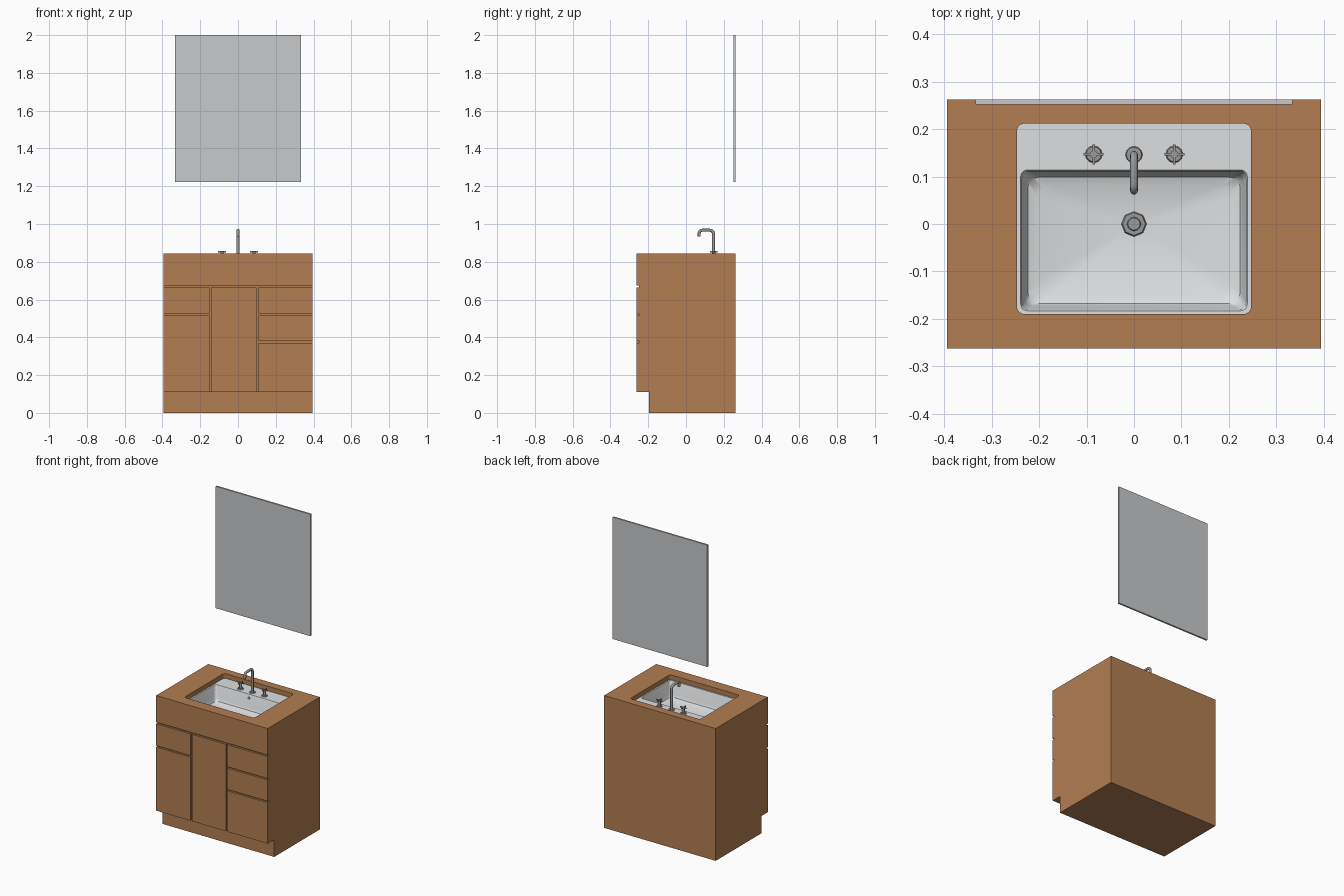
import bpy, bmesh, math
from mathutils import Matrix, Vector

if "Cube" in bpy.data.objects:
    bpy.data.objects.remove(bpy.data.objects["Cube"])


def material(name, rgb):
    m = bpy.data.materials.new(name)
    m.diffuse_color = (*rgb, 1)
    m.use_nodes = True
    m.node_tree.nodes["Principled BSDF"].inputs["Base Color"].default_value = m.diffuse_color
    return m


WOOD = material("warm wood", (0.45, 0.21, 0.085))
CERAMIC = material("white ceramic", (0.73, 0.74, 0.75))
METAL = material("brushed metal", (0.33, 0.33, 0.33))
GLASS = material("mirror glass", (0.58, 0.59, 0.60))


def finish(name, bm, mat, smooth=False):
    me = bpy.data.meshes.new(name)
    bm.to_mesh(me)
    bm.free()
    me.materials.append(mat)
    ob = bpy.data.objects.new(name, me)
    bpy.context.collection.objects.link(ob)
    if smooth:
        bpy.ops.object.select_all(action='DESELECT')
        ob.select_set(True)
        bpy.context.view_layer.objects.active = ob
        bpy.ops.object.shade_smooth_by_angle(angle=math.radians(40))
    return ob


def add_box(bm, x0, x1, y0, y1, z0, z1):
    mat = Matrix.Translation(((x0 + x1) / 2, (y0 + y1) / 2, (z0 + z1) / 2))
    mat = mat @ Matrix.Diagonal((x1 - x0, y1 - y0, z1 - z0, 1))
    return bmesh.ops.create_cube(bm, size=1, matrix=mat)["verts"]


def box(name, dims, mat, open_top=False):
    bm = bmesh.new()
    add_box(bm, *dims)
    if open_top:
        bmesh.ops.delete(bm, geom=[f for f in bm.faces if f.normal.z > 0.9], context='FACES_ONLY')
    return finish(name, bm, mat)


def add_cyl(bm, loc, r0, r1, depth, seg, rot=None):
    mat = Matrix.Translation(loc) @ (rot or Matrix.Identity(4))
    bmesh.ops.create_cone(bm, cap_ends=True, segments=seg, radius1=r0, radius2=r1,
                          depth=depth, matrix=mat)


def rounded_loop(bm, x, y0, y1, r, z, n=5):
    """Closed loop of verts round a rectangle; r = 0 gives square corners."""
    verts = []
    for k, (cx, cy) in enumerate([(x - r, y1 - r), (r - x, y1 - r), (r - x, y0 + r), (x - r, y0 + r)]):
        for i in range(n + 1 if r else 1):
            a = (k + i / n) * math.pi / 2
            off = (r * math.cos(a), r * math.sin(a)) if r else (0, 0)
            verts.append(bm.verts.new((cx + off[0], cy + off[1], z)))
    return verts


def ring_edges(bm, verts):
    return [bm.edges.new((v, verts[(i + 1) % len(verts)])) for i, v in enumerate(verts)]


W, D = 0.394, 0.263

# cabinet carcass and recessed plinth
box("cabinet_body", (-W, W, -0.25, D, 0.11, 0.815), WOOD, open_top=True)
box("plinth", (-W, W, -0.197, D, 0, 0.11), WOOD)

# front panels, separated by narrow grooves
panels = {
    "apron": (-W, W, 0.675, 0.815),
    "left_drawer": (-W, -0.152, 0.525, 0.665),
    "left_door": (-W, -0.152, 0.11, 0.516),
    "middle_door": (-0.142, 0.098, 0.11, 0.665),
    "right_top_drawer": (0.108, W, 0.525, 0.665),
    "right_middle_drawer": (0.108, W, 0.38, 0.516),
    "right_bottom_drawer": (0.108, W, 0.11, 0.371),
}
for name, (x0, x1, z0, z1) in panels.items():
    box(name, (x0, x1, -D, -0.25, z0, z1), WOOD)

# countertop with a rounded opening
bm = bmesh.new()
edges = ring_edges(bm, rounded_loop(bm, W, -D, D, 0, 0.845))
edges += ring_edges(bm, rounded_loop(bm, 0.247, -0.19, 0.212, 0.016, 0.845))
bmesh.ops.triangle_fill(bm, edges=edges, use_beauty=True, normal=(0, 0, 1))
ext = bmesh.ops.extrude_face_region(bm, geom=bm.faces[:], use_keep_orig=True)["geom"]
bmesh.ops.translate(bm, vec=(0, 0, -0.03), verts=[g for g in ext if isinstance(g, bmesh.types.BMVert)])
bmesh.ops.recalc_face_normals(bm, faces=bm.faces[:])
bmesh.ops.dissolve_limit(bm, angle_limit=0.01, verts=bm.verts[:], edges=bm.edges[:])
bmesh.ops.triangulate(bm, faces=[f for f in bm.faces if len(f.verts) > 4])
finish("countertop", bm, WOOD)

# undermount basin: flat deck at the back, then walls sinking to the floor
bm = bmesh.new()
edges = ring_edges(bm, rounded_loop(bm, 0.26, -0.203, 0.225, 0, 0.814))
prev = rounded_loop(bm, 0.239, -0.183, 0.114, 0.014, 0.814)
edges += ring_edges(bm, prev)
bmesh.ops.triangle_fill(bm, edges=edges, use_beauty=True, normal=(0, 0, 1))
for x, y0, y1, r, z in [(0.236, -0.180, 0.111, 0.014, 0.808), (0.231, -0.175, 0.106, 0.02, 0.735),
                        (0.224, -0.168, 0.099, 0.025, 0.718), (0.205, -0.15, 0.08, 0.03, 0.71)]:
    ring = rounded_loop(bm, x, y0, y1, r, z)
    for i in range(len(ring)):
        j = (i + 1) % len(ring)
        bm.faces.new((prev[i], prev[j], ring[j], ring[i]))
    prev = ring
centre = bm.verts.new((0, 0, 0.704))
for i in range(len(prev)):
    bm.faces.new((prev[i], prev[(i + 1) % len(prev)], centre))
bmesh.ops.recalc_face_normals(bm, faces=bm.faces[:])
bm.normal_update()
if centre.link_faces[0].normal.z < 0:
    bmesh.ops.reverse_faces(bm, faces=bm.faces[:])
finish("basin", bm, CERAMIC, smooth=True)

# drain and overflow
bm = bmesh.new()
add_cyl(bm, (0, 0, 0.708), 0.027, 0.024, 0.008, 8)
add_cyl(bm, (0, 0, 0.714), 0.015, 0.013, 0.006, 12)
finish("drain", bm, METAL)
bm = bmesh.new()
add_cyl(bm, (0, 0.109, 0.792), 0.008, 0.008, 0.006, 12, Matrix.Rotation(math.pi / 2, 4, 'X'))
finish("overflow", bm, METAL)

# faucet spout: round tube with two bends
path = [(0.146, 0.814)]
for cy, cz, r, a0 in [(0.126, 0.947, 0.02, 0), (0.085, 0.952, 0.015, 90)]:
    for i in range(7):
        a = math.radians(a0 + 15 * i)
        path.append((cy + r * math.cos(a), cz + r * math.sin(a)))
path.append((0.07, 0.935))
bm = bmesh.new()
prev, seg, rad = None, 12, 0.008
for i, (y, z) in enumerate(path):
    a, b = path[max(i - 1, 0)], path[min(i + 1, len(path) - 1)]
    t = Vector((0, b[0] - a[0], b[1] - a[1])).normalized()
    side = Vector((1, 0, 0))
    up = t.cross(side)
    ring = [bm.verts.new(Vector((0, y, z)) + rad * (side * math.cos(k * math.tau / seg)
                                                   + up * math.sin(k * math.tau / seg))) for k in range(seg)]
    if prev:
        for k in range(seg):
            bm.faces.new((prev[k], prev[(k + 1) % seg], ring[(k + 1) % seg], ring[k]))
    else:
        bm.faces.new(ring)
    prev = ring
bm.faces.new(prev)
bmesh.ops.recalc_face_normals(bm, faces=bm.faces[:])
finish("spout", bm, METAL, smooth=True)
bm = bmesh.new()
add_cyl(bm, (0, 0.146, 0.817), 0.018, 0.016, 0.006, 12)
finish("spout_flange", bm, METAL)

# cross handles on either side
for side, x in (("left", -0.085), ("right", 0.085)):
    bm = bmesh.new()
    add_cyl(bm, (x, 0.147, 0.817), 0.018, 0.016, 0.006, 12)
    add_cyl(bm, (x, 0.147, 0.836), 0.008, 0.008, 0.036, 12)
    add_box(bm, x - 0.021, x + 0.021, 0.144, 0.150, 0.849, 0.856)
    add_box(bm, x - 0.003, x + 0.003, 0.126, 0.168, 0.8495, 0.8565)
    finish(side + "_handle", bm, METAL, smooth=True)

# wall mirror
box("mirror", (-0.334, 0.334, 0.252, D, 1.222, 2.0), GLASS)
